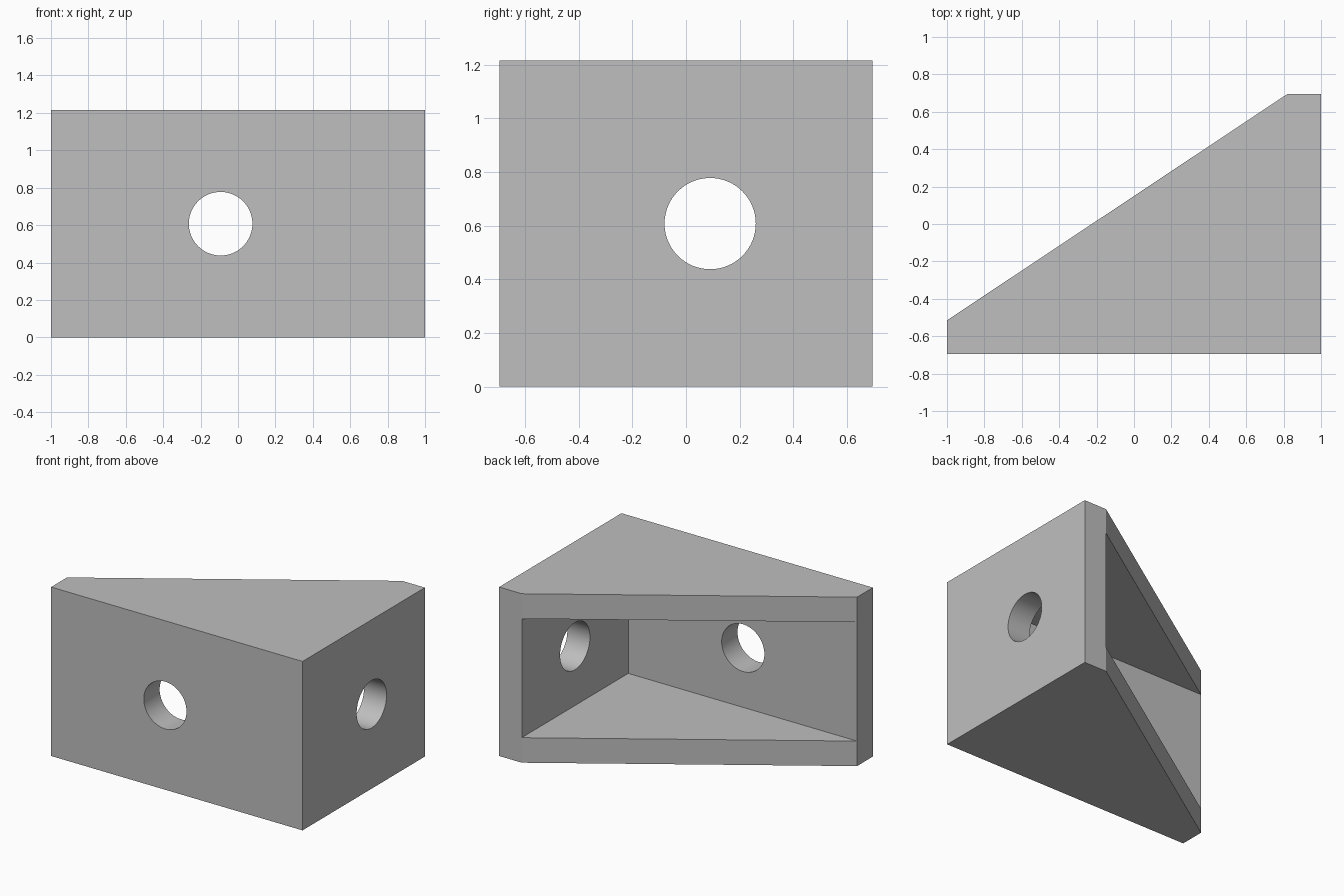
import bpy
import bmesh
from math import radians
from mathutils import Matrix

HEIGHT = 1.215
WALL = 0.18
X, Y = 1.0, 0.695        # half width and half depth
INNER_X, INNER_Y = X - WALL, -Y + WALL
HOLE_RADIUS = 0.17

cube = bpy.data.objects.get("Cube")
if cube:
    bpy.data.objects.remove(cube, do_unlink=True)

grey = bpy.data.materials.new("plain grey")
grey.use_nodes = True
grey.diffuse_color = (0.52, 0.52, 0.52, 1)
grey.node_tree.nodes["Principled BSDF"].inputs["Base Color"].default_value = grey.diffuse_color


def make_object(name, bm):
    bmesh.ops.recalc_face_normals(bm, faces=bm.faces)
    mesh = bpy.data.meshes.new(name)
    bm.to_mesh(mesh)
    bm.free()
    mesh.materials.append(grey)
    obj = bpy.data.objects.new(name, mesh)
    bpy.context.collection.objects.link(obj)
    return obj


def prism(name, outline, z0, z1):
    bm = bmesh.new()
    face = bm.faces.new([bm.verts.new((x, y, z0)) for x, y in outline])
    top = bmesh.ops.extrude_face_region(bm, geom=[face])["geom"]
    for v in top:
        if isinstance(v, bmesh.types.BMVert):
            v.co.z = z1
    return make_object(name, bm)


def hole(name, centre, axis):
    bm = bmesh.new()
    turn = Matrix.Rotation(radians(90), 4, axis)
    bmesh.ops.create_cone(bm, cap_ends=True, segments=64, radius1=HOLE_RADIUS,
                          radius2=HOLE_RADIUS, depth=WALL * 3,
                          matrix=Matrix.Translation(centre) @ turn)
    return make_object(name, bm)


# Wedge body with blunt ends where the two walls meet the sloping back
bracket = prism("corner_bracket", [(-X, -Y), (X, -Y), (X, Y), (INNER_X, Y), (-X, INNER_Y)],
                0, HEIGHT)

# Cavity between the end plates, and one bolt hole through each wall
cutters = [
    prism("cavity_cutter", [(-2, INNER_Y), (INNER_X, INNER_Y), (INNER_X, 2), (-2, 2)],
          WALL, HEIGHT - WALL),
    hole("front_hole_cutter", (-0.093, -Y + WALL / 2, HEIGHT / 2), 'X'),
    hole("side_hole_cutter", (X - WALL / 2, 0.09, HEIGHT / 2), 'Y'),
]

bpy.ops.object.select_all(action='DESELECT')
bracket.select_set(True)
bpy.context.view_layer.objects.active = bracket
for cutter in cutters:
    cutter.hide_render = True
    cut = bracket.modifiers.new(cutter.name, 'BOOLEAN')
    cut.operation = 'DIFFERENCE'
    cut.solver = 'EXACT'
    cut.object = cutter
    bpy.ops.object.modifier_apply(modifier=cut.name)
    bpy.data.objects.remove(cutter, do_unlink=True)

bpy.ops.object.shade_smooth_by_angle(angle=radians(30))
